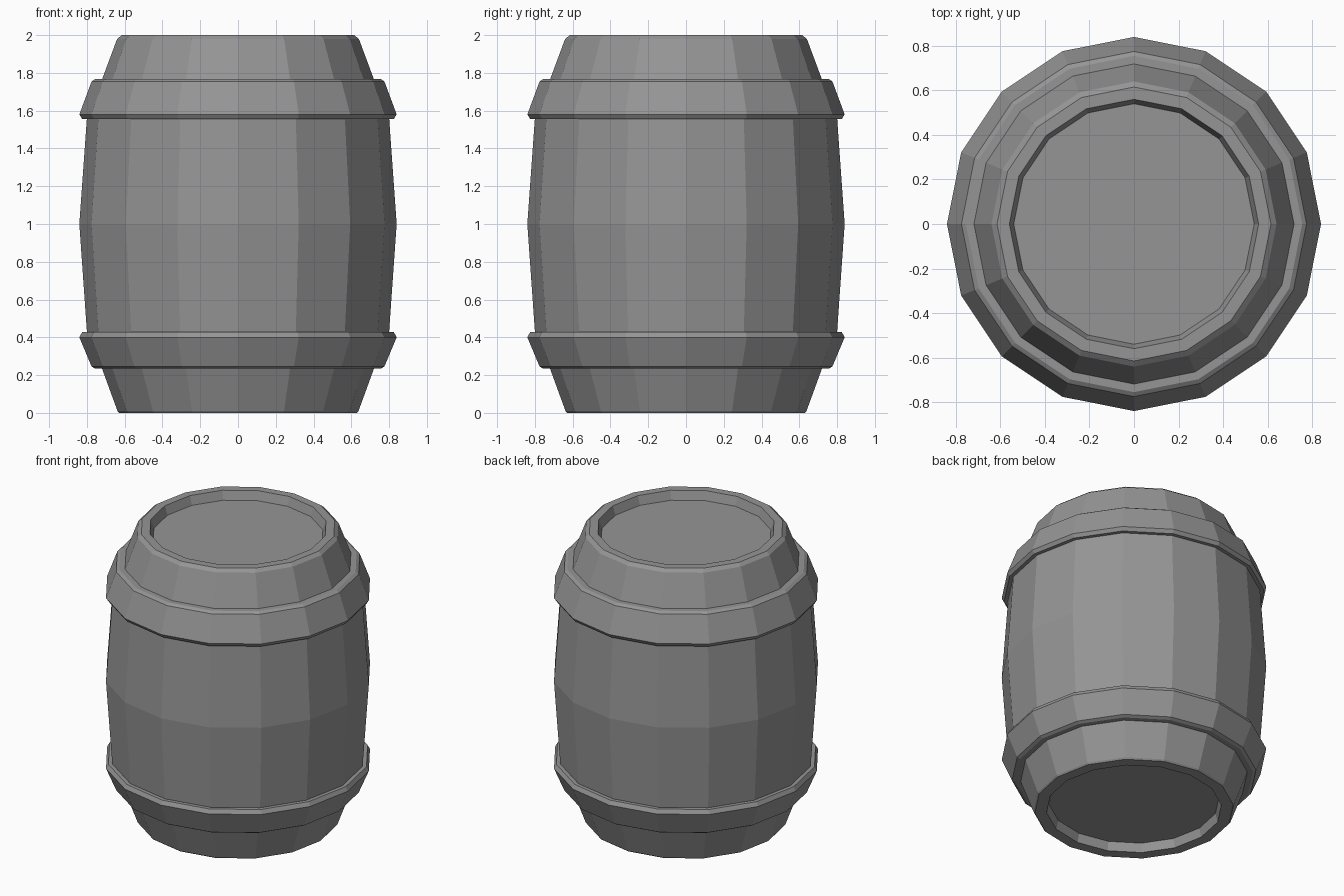
import bpy
import bmesh
from math import cos, sin, tau

SIDES = 16

cube = bpy.data.objects.get("Cube")
if cube:
    bpy.data.objects.remove(cube, do_unlink=True)

grey = bpy.data.materials.new("barrel grey")
grey.use_nodes = True
colour = (0.3, 0.3, 0.3, 1)
grey.diffuse_color = colour
grey.node_tree.nodes["Principled BSDF"].inputs["Base Color"].default_value = colour


def lathe(name, profile, closed=False):
    """Turn (radius, z) points around z; open profiles get capped ends."""
    bm = bmesh.new()
    rings = [[bm.verts.new((r * cos(tau * i / SIDES), r * sin(tau * i / SIDES), z))
              for i in range(SIDES)] for r, z in profile]
    pairs = list(zip(rings, rings[1:]))
    if closed:
        pairs.append((rings[-1], rings[0]))
    else:
        bm.faces.new(rings[0])
        bm.faces.new(rings[-1])
    for low, high in pairs:
        for i in range(SIDES):
            j = (i + 1) % SIDES
            bm.faces.new((low[i], low[j], high[j], high[i]))
    bmesh.ops.recalc_face_normals(bm, faces=bm.faces)
    mesh = bpy.data.meshes.new(name)
    bm.to_mesh(mesh)
    bm.free()
    mesh.materials.append(grey)
    obj = bpy.data.objects.new(name, mesh)
    bpy.context.collection.objects.link(obj)
    return obj


# Bulging body with a recessed head at each end
lathe("barrel_body", [
    (0.54, 0.06), (0.555, 0), (0.63, 0), (0.638, 0.01),
    (0.72, 0.235), (0.80, 0.43), (0.84, 1.0), (0.80, 1.56),
    (0.72, 1.765), (0.64, 1.98), (0.615, 2.0), (0.56, 2.0), (0.54, 1.94),
])

# Bevelled sloping hoops
lathe("upper_hoop", [
    (0.70, 1.768), (0.755, 1.768), (0.775, 1.755),
    (0.84, 1.58), (0.825, 1.556), (0.78, 1.556),
], closed=True)
lathe("lower_hoop", [
    (0.70, 0.234), (0.755, 0.234), (0.775, 0.245),
    (0.84, 0.40), (0.825, 0.428), (0.78, 0.428),
], closed=True)
